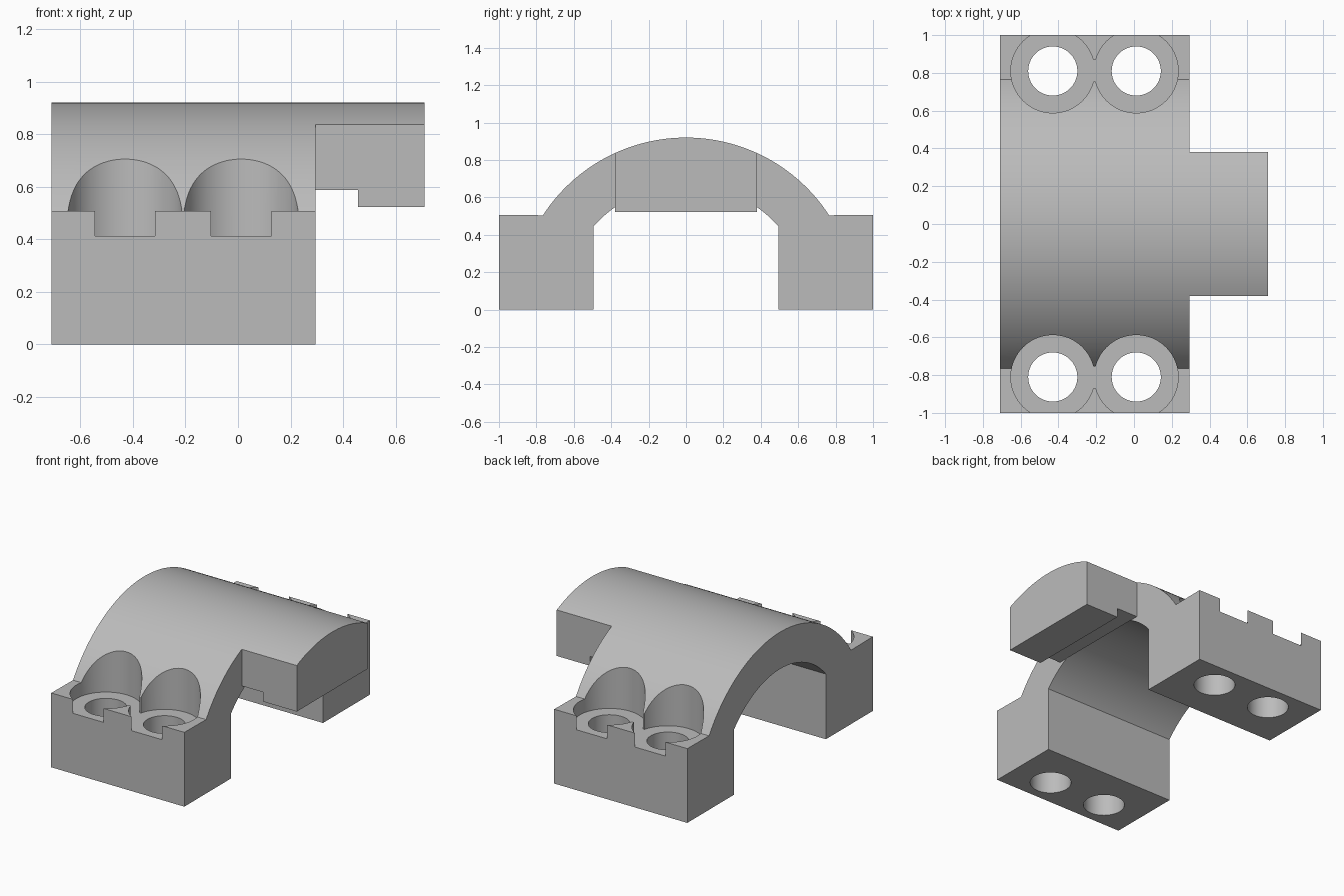
import bpy
import bmesh
from math import sin, cos, asin, radians
from mathutils import Matrix

old = bpy.data.objects.get("Cube")
if old:
    bpy.data.objects.remove(old, do_unlink=True)

grey = bpy.data.materials.new("plain_grey")
grey.use_nodes = True
colour = (0.5, 0.5, 0.5, 1)
grey.diffuse_color = colour
grey.node_tree.nodes["Principled BSDF"].inputs["Base Color"].default_value = colour

LEFT, SHOULDER, RIGHT = -0.71, 0.295, 0.71   # stations along x
AXIS_Z = 0.008                               # height of the arch axis
OUTER, INNER = 0.912, 0.66                   # arch radii


def make_object(name, bm):
    bmesh.ops.recalc_face_normals(bm, faces=bm.faces)
    mesh = bpy.data.meshes.new(name)
    bm.to_mesh(mesh)
    bm.free()
    mesh.materials.append(grey)
    obj = bpy.data.objects.new(name, mesh)
    bpy.context.collection.objects.link(obj)
    return obj


def extrude_profile(name, points, x0, x1):
    bm = bmesh.new()
    face = bm.faces.new([bm.verts.new((x0, y, z)) for y, z in points])
    new = bmesh.ops.extrude_face_region(bm, geom=[face])["geom"]
    verts = [v for v in new if isinstance(v, bmesh.types.BMVert)]
    bmesh.ops.translate(bm, verts=verts, vec=(x1 - x0, 0, 0))
    return make_object(name, bm)


def box(name, x, y, z):
    corners = [(y[0], z[0]), (y[1], z[0]), (y[1], z[1]), (y[0], z[1])]
    return extrude_profile(name, corners, *x)


def cylinder(name, x, y, z0, z1, radius):
    bm = bmesh.new()
    bmesh.ops.create_cone(bm, cap_ends=True, segments=96, radius1=radius, radius2=radius,
                          depth=z1 - z0, matrix=Matrix.Translation((x, y, (z0 + z1) / 2)))
    return make_object(name, bm)


def arc(radius, half_width, steps=96):
    a = asin(half_width / radius)
    angles = [a - 2 * a * i / steps for i in range(steps + 1)]
    return [(radius * sin(t), AXIS_Z + radius * cos(t)) for t in angles]


# Solid arch with flat feet on both sides
outline = [(-1, 0), (1, 0), (1, 0.507)] + arc(OUTER, 0.765) + [(-1, 0.507)]
cap = extrude_profile("bearing_cap", outline, LEFT, RIGHT)

# Arched opening between the legs
opening = [(-0.495, -0.1), (0.495, -0.1)] + arc(INNER, 0.495)
cutters = [extrude_profile("opening_cutter", opening, LEFT - 0.1, SHOULDER)]

# Tongue: trimmed sides, flat underside and a step beside the arch
beyond = (SHOULDER, RIGHT + 0.1)
cutters.append(box("underside_cutter", beyond, (-1.1, 1.1), (-0.1, 0.523)))
cutters.append(box("step_cutter", (SHOULDER - 0.0001, 0.457), (-0.38, 0.38), (0.4, 0.587)))
for side in (-1, 1):
    span = sorted((side * 0.38, side * 1.1))
    cutters.append(box("side_cutter", beyond, span, (-0.1, 1.1)))

# Bolt holes with round seats, and the slot joining each pair of seats
for side in (-1, 1):
    for x in (-0.43, 0.012):
        cutters.append(cylinder("seat_cutter", x, side * 0.81, 0.412, 1.1, 0.222))
        cutters.append(cylinder("hole_cutter", x, side * 0.81, -0.1, 0.6, 0.13))
    span = sorted((side * 0.755, side * 0.87))
    cutters.append(box("slot_cutter", (-0.221, -0.197), span, (0.412, 1.1)))

bpy.ops.object.select_all(action="DESELECT")
cap.select_set(True)
bpy.context.view_layer.objects.active = cap
for cutter in cutters:
    mod = cap.modifiers.new("cut", "BOOLEAN")
    mod.operation = "DIFFERENCE"
    mod.solver = "EXACT"
    mod.object = cutter
    bpy.ops.object.modifier_apply(modifier=mod.name)
    bpy.data.objects.remove(cutter, do_unlink=True)

bpy.ops.object.shade_smooth_by_angle(angle=radians(20))
